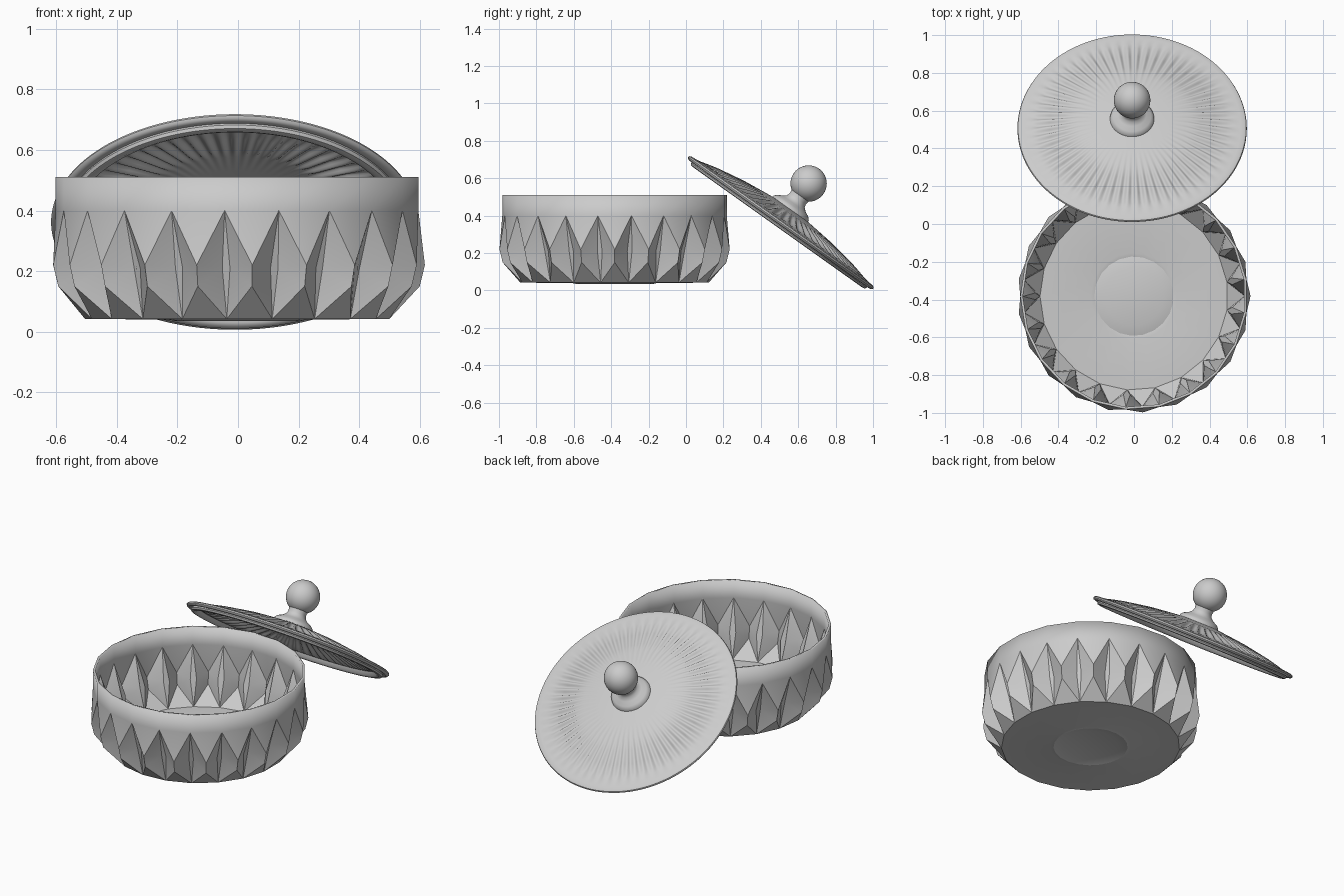
import bpy, bmesh
from math import sin, cos, pi, radians
from mathutils import Matrix

if "Cube" in bpy.data.objects:
    bpy.data.objects.remove(bpy.data.objects["Cube"])


def finish(name, bm, angle=30):
    mesh = bpy.data.meshes.new(name)
    bm.to_mesh(mesh)
    bm.free()
    ob = bpy.data.objects.new(name, mesh)
    bpy.context.collection.objects.link(ob)
    bpy.ops.object.select_all(action='DESELECT')
    ob.select_set(True)
    bpy.context.view_layer.objects.active = ob
    bpy.ops.object.shade_smooth_by_angle(angle=radians(angle))
    return ob


# --- Bowl: straight rim above a ring of folded diamond pleats ---
N = 21
STEP = 2 * pi / N
START = -pi / 2 - radians(4.2)
bm = bmesh.new()


def ring(r, z, shift=0.0):
    return [bm.verts.new((r * cos(START + (i + shift) * STEP),
                          r * sin(START + (i + shift) * STEP), z)) for i in range(N)]


rim = ring(0.602, 0.51)
peak = ring(0.602, 0.40)
ridge_hi = ring(0.617, 0.22, 0.5)
ridge_lo = ring(0.60, 0.15, 0.5)
val_l = ring(0.535, 0.21, -0.08)
val_r = ring(0.535, 0.21, 0.08)
base = ring(0.505, 0.042)
floor_rings = [base, ring(0.23, 0.040), ring(0.21, 0.036), ring(0.155, 0.05)]
for i in range(N):
    j = (i + 1) % N
    faces = [
        (peak[i], peak[j], rim[j], rim[i]),
        (ridge_hi[i], peak[j], peak[i]),
        # left flank, right flank and valley strip of the pleat
        (val_r[i], ridge_hi[i], peak[i]),
        (val_r[i], ridge_lo[i], ridge_hi[i]),
        (base[i], ridge_lo[i], val_r[i]),
        (ridge_hi[i], val_l[j], peak[j]),
        (ridge_lo[i], val_l[j], ridge_hi[i]),
        (ridge_lo[i], base[j], val_l[j]),
        (base[i], val_r[i], peak[i], val_l[i]),
        # underside triangle
        (base[i], base[j], ridge_lo[i]),
    ]
    for f in faces:
        bm.faces.new(f)
    for a, b in zip(floor_rings, floor_rings[1:]):
        bm.faces.new((b[i], b[j], a[j], a[i]))
bm.faces.new(list(reversed(floor_rings[-1])))
bowl = finish("bowl", bm, 22)
bowl.location = (0, -0.382, 0)
solid = bowl.modifiers.new("thickness", 'SOLIDIFY')
solid.thickness = 0.014
solid.offset = -1

# --- Lid: fluted shallow dome leaning on the bowl's back edge ---
lid_place = Matrix.Translation((-0.01, 0.505, 0.36)) @ Matrix.Rotation(radians(-35.4), 4, 'X')


def lathe(name, profile, segs, flutes=0):
    """Spin (radius, height, groove depth) points round the local z axis."""
    bm = bmesh.new()
    rings = []
    for r, h, d in profile:
        if r == 0:
            rings.append([bm.verts.new((0, 0, h))] * segs)
            continue
        rings.append([bm.verts.new((r * cos(2 * pi * k / segs), r * sin(2 * pi * k / segs),
                                    h - d * (0.5 + 0.5 * cos(2 * pi * k * flutes / segs))))
                      for k in range(segs)])
    for a, b in zip(rings, rings[1:]):
        for k in range(segs):
            m = (k + 1) % segs
            bm.faces.new(list(dict.fromkeys((a[k], a[m], b[m], b[k]))))
    bmesh.ops.recalc_face_normals(bm, faces=bm.faces)
    ob = finish(name, bm, 40)
    ob.matrix_world = lid_place
    return ob


lathe("lid", [
    # underside
    (0, 0.070, 0), (0.20, 0.066, 0), (0.30, 0.052, 0), (0.36, 0.042, 0.012),
    (0.44, 0.028, 0.016), (0.50, 0.012, 0.012), (0.53, 0.002, 0),
    # lower lip, step and rounded upper lip
    (0.542, -0.020, 0), (0.555, -0.027, 0), (0.570, -0.024, 0), (0.576, -0.014, 0),
    (0.574, -0.006, 0), (0.590, -0.010, 0), (0.602, -0.006, 0), (0.607, 0.002, 0),
    (0.604, 0.010, 0), (0.594, 0.015, 0), (0.575, 0.016, 0),
    # fluted top
    (0.535, 0.022, 0), (0.50, 0.032, 0.012), (0.44, 0.046, 0.016), (0.36, 0.060, 0.012),
    (0.29, 0.072, 0), (0.20, 0.082, 0), (0.125, 0.090, 0), (0, 0.095, 0)], 480, 60)

# --- Knob: flared neck and ball ---
lathe("knob_neck", [(0, 0.08, 0), (0.118, 0.085, 0), (0.115, 0.100, 0), (0.100, 0.115, 0),
                    (0.075, 0.127, 0), (0.058, 0.142, 0), (0.052, 0.160, 0),
                    (0.056, 0.185, 0), (0, 0.19, 0)], 48)
lathe("knob_ball", [(0 if k in (0, 20) else 0.097 * sin(pi * k / 20),
                     0.260 - 0.097 * cos(pi * k / 20), 0) for k in range(21)], 40)
